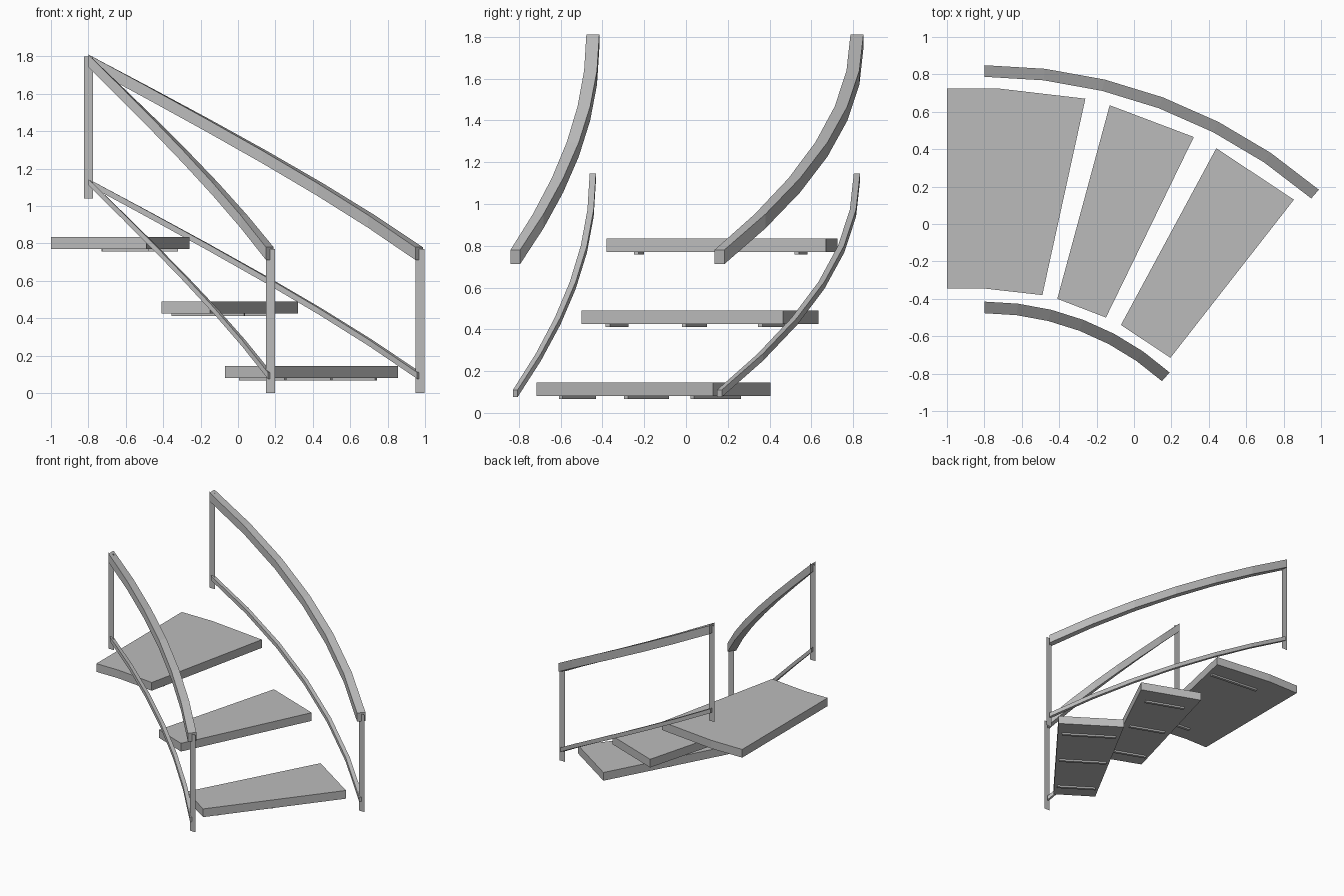
import bpy, bmesh, math
from mathutils import Vector

cube = bpy.data.objects.get("Cube")
if cube:
    bpy.data.objects.remove(cube, do_unlink=True)

GREY = (0.5, 0.5, 0.5, 1)
mat = bpy.data.materials.new("plain grey")
mat.use_nodes = True
mat.diffuse_color = GREY
mat.node_tree.nodes["Principled BSDF"].inputs["Base Color"].default_value = GREY


def finish(name, bm):
    bmesh.ops.recalc_face_normals(bm, faces=bm.faces)
    mesh = bpy.data.meshes.new(name)
    bm.to_mesh(mesh)
    bm.free()
    mesh.materials.append(mat)
    obj = bpy.data.objects.new(name, mesh)
    bpy.context.collection.objects.link(obj)


def slab(name, outline, bottom, height):
    """Flat outline extruded upwards."""
    bm = bmesh.new()
    face = bm.faces.new([bm.verts.new((x, y, bottom)) for x, y in outline])
    new = bmesh.ops.extrude_face_region(bm, geom=[face])["geom"]
    moved = [v for v in new if isinstance(v, bmesh.types.BMVert)]
    bmesh.ops.translate(bm, vec=(0, 0, height), verts=moved)
    finish(name, bm)


def batten(name, middle, along, length, top):
    """Thin strip under a tread."""
    a = along.normalized() * length / 2
    b = Vector((-a.y, a.x)).normalized() * 0.011
    slab(name, [middle - a - b, middle + a - b, middle + a + b, middle - a + b],
         top - 0.013, 0.013)


def rail(name, start, end, top, drop, width, height, segments=6):
    """Helical bar: level sections swept round an arc that starts heading +x."""
    dx, dy = end[0] - start[0], start[1] - end[1]
    radius = (dx * dx + dy * dy) / (2 * dy)
    sweep = math.asin(dx / radius)
    bm = bmesh.new()
    rings = []
    for i in range(segments + 1):
        t = i / segments
        ring = []
        for side, low in ((-1, 0), (1, 0), (1, 1), (-1, 1)):
            r = radius + side * width / 2
            ring.append(bm.verts.new((start[0] + r * math.sin(t * sweep),
                                      start[1] - radius + r * math.cos(t * sweep),
                                      top - drop * t - low * height)))
        rings.append(ring)
    for p, q in zip(rings, rings[1:]):
        for k in range(4):
            n = (k + 1) % 4
            bm.faces.new((p[k], p[n], q[n], q[k]))
    bm.faces.new(rings[0])
    bm.faces.new(rings[-1])
    finish(name, bm)


def post(name, x, y, bottom, top):
    """Paper-thin upright strip facing the front."""
    bm = bmesh.new()
    w = 0.024
    bm.faces.new([bm.verts.new(c) for c in ((x - w, y, bottom), (x + w, y, bottom),
                                            (x + w, y, top), (x - w, y, top))])
    finish(name, bm)


# Railings on both sides
for side, start, end in (("outer", (-0.8, 0.818), (0.968, 0.16)),
                         ("inner", (-0.8, -0.446), (0.17, -0.817))):
    rail(side + "_handrail", start, end, 1.81, 1.03, 0.062, 0.068)
    rail(side + "_lower_rail", start, end, 1.145, 1.035, 0.03, 0.034)
    post(side + "_upper_post", start[0], start[1], 1.04, 1.8)
    post(side + "_lower_post", end[0] + 0.005, end[1], 0, 0.77)

# Wedge treads: inner left, inner right, outer right, outer left
treads = {
    "bottom": (0.08, [(-0.07, -0.54), (0.195, -0.715), (0.855, 0.13), (0.44, 0.405)],
               (0.29, 0.36, 0.41)),
    "middle": (0.425, [(-0.41, -0.40), (-0.15, -0.50), (0.32, 0.465), (-0.13, 0.635)],
               (0.25, 0.28, 0.31)),
}
for name, (z, outline, lengths) in treads.items():
    slab(name + "_tread", outline, z, 0.065)
    il, ir, outer_r, outer_l = map(Vector, outline)
    inner, outer = (il + ir) / 2, (outer_l + outer_r) / 2
    axis = outer - inner
    for i, (t, length) in enumerate(zip((0.12, 0.49, 0.86), lengths)):
        batten(f"{name}_batten_{i + 1}", inner.lerp(outer, t),
               Vector((axis.y, -axis.x)), length, z)

# Top landing tread
slab("top_tread", [(-1, -0.345), (-0.8, -0.345), (-0.49, -0.38), (-0.26, 0.67),
                   (-0.73, 0.725), (-1, 0.725)], 0.77, 0.065)
for i, (x, y, length) in enumerate(((-0.6, -0.225, 0.25), (-0.525, 0.55, 0.41))):
    batten(f"top_batten_{i + 1}", Vector((x, y)), Vector((1, -0.1)), length, 0.77)
